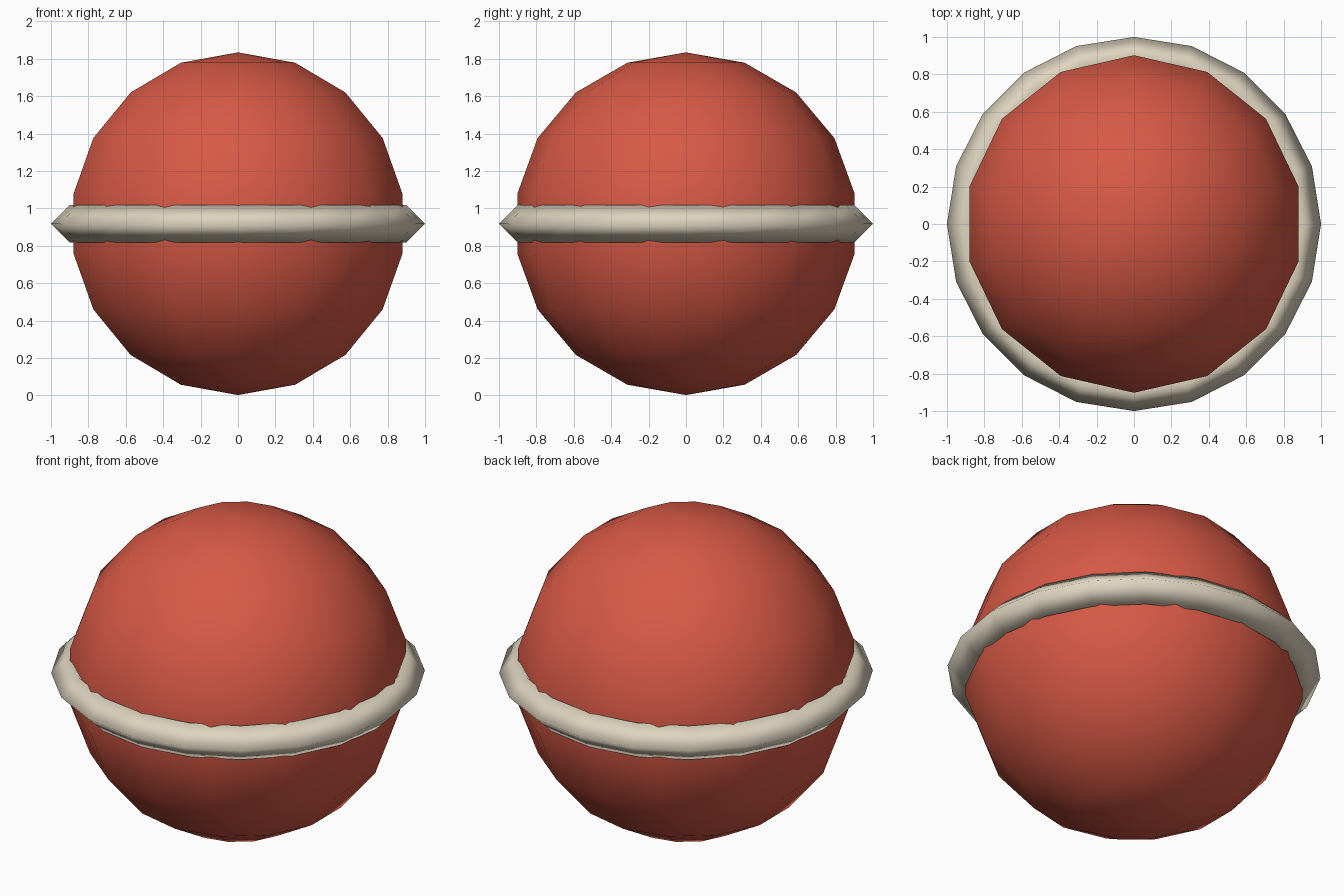
import bpy
import bmesh
import math

if "Cube" in bpy.data.objects:
    bpy.data.objects.remove(bpy.data.objects["Cube"])

CENTRE_Z = 0.918


def material(name, rgb):
    mat = bpy.data.materials.new(name)
    mat.diffuse_color = (*rgb, 1.0)
    mat.use_nodes = True
    mat.node_tree.nodes["Principled BSDF"].inputs["Base Color"].default_value = mat.diffuse_color
    return mat


def finish(obj, name, mat):
    obj.name = name
    obj.data.name = name
    obj.data.materials.append(mat)
    obj.data.shade_smooth()


red = material("coral_red", (0.68, 0.10, 0.06))
cream = material("warm_cream", (0.73, 0.66, 0.52))

# Ball: coarse sphere with an odd number of bands, so its waist is a flat belt
mesh = bpy.data.meshes.new("ball")
bm = bmesh.new()
bmesh.ops.create_uvsphere(bm, u_segments=14, v_segments=9, radius=0.916)
bm.to_mesh(mesh)
bm.free()
ball = bpy.data.objects.new("ball", mesh)
bpy.context.collection.objects.link(ball)
ball.location.z = CENTRE_Z
finish(ball, "ball", red)

# Ring: diamond-section band around the waist
bpy.ops.mesh.primitive_torus_add(
    major_segments=20, minor_segments=4,
    major_radius=0.9, minor_radius=0.1,
    location=(0, 0, CENTRE_Z))
finish(bpy.context.object, "waist_ring", cream)
